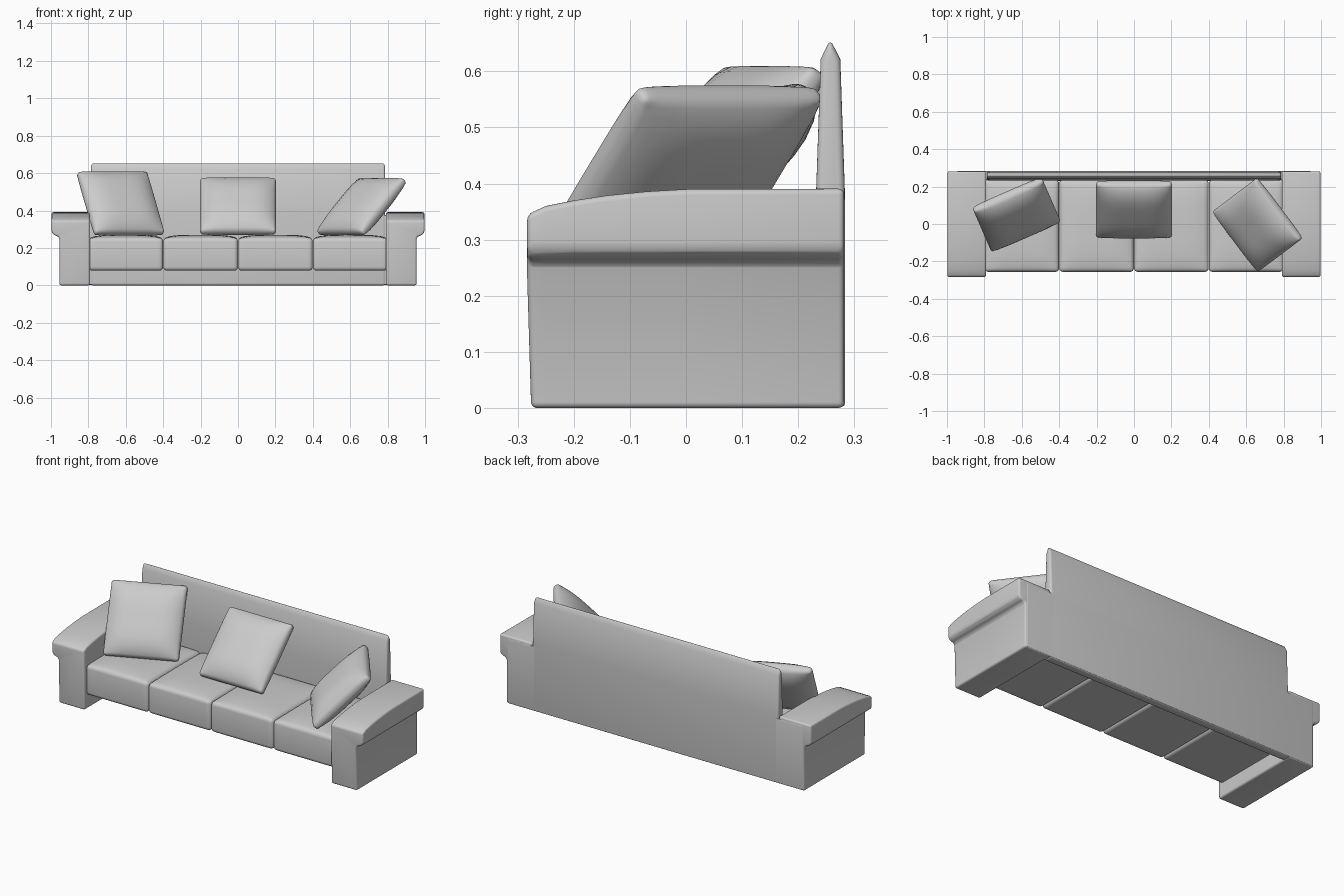
import bpy, bmesh
from math import radians

if "Cube" in bpy.data.objects:
    bpy.data.objects.remove(bpy.data.objects["Cube"])


def finish(bm, name, bevel, segments=4, angle=35):
    """Turn a bmesh into a bevelled, smooth shaded object."""
    bmesh.ops.recalc_face_normals(bm, faces=bm.faces)
    mesh = bpy.data.meshes.new(name)
    bm.to_mesh(mesh)
    bm.free()
    ob = bpy.data.objects.new(name, mesh)
    bpy.context.collection.objects.link(ob)
    mod = ob.modifiers.new("round_edges", 'BEVEL')
    mod.width = bevel
    mod.segments = segments
    mod.limit_method = 'ANGLE'
    mod.angle_limit = radians(angle)
    for p in mesh.polygons:
        p.use_smooth = True
    return ob


def padded_box(name, size, top, bottom, power, bevel):
    """Box whose upper and lower faces bulge like stuffing."""
    bm = bmesh.new()
    bmesh.ops.create_cube(bm, size=2)
    edges = [e for e in bm.edges if abs(e.verts[0].co.z - e.verts[1].co.z) < 0.1]
    bmesh.ops.subdivide_edges(bm, edges=edges, cuts=11, use_grid_fill=True)
    for v in bm.verts:
        u, w, s = v.co
        puff = (1 - abs(u) ** power) * (1 - abs(w) ** power)
        v.co = (u * size[0] / 2, w * size[1] / 2,
                s * size[2] / 2 + puff * (top if s > 0 else -bottom))
    return finish(bm, name, bevel)


def loft(name, rings, bevel):
    """Solid through matching closed rings of points."""
    bm = bmesh.new()
    loops = [[bm.verts.new(p) for p in ring] for ring in rings]
    n = len(loops[0])
    for a, b in zip(loops, loops[1:]):
        for i in range(n):
            j = (i + 1) % n
            bm.faces.new((a[i], a[j], b[j], b[i]))
    bm.faces.new(loops[0])
    bm.faces.new(loops[-1])
    return finish(bm, name, bevel)


# Arms: T-shaped section lofted front to back, top dropping at the front
section = [(0.79, 0), (0.955, 0), (0.955, 0.25), (0.962, 0.262),
           (0.984, 0.268), (0.997, 0.285), (0.997, 1), (0.79, 1)]
stations = [(-0.283, 0.345), (-0.25, 0.36), (-0.2, 0.37), (-0.14, 0.379),
            (-0.07, 0.386), (0, 0.39), (0.282, 0.391)]
for side, label in ((1, "right_arm"), (-1, "left_arm")):
    rings = []
    for k, (y, top) in enumerate(stations):
        rings.append([(side * x, y + (0.007 if k == 0 and z < 0.1 else 0),
                       top if z == 1 else z) for x, z in section])
    loft(label, rings, 0.015)

# Back panel: thin upright with a ridged top
profile = [(0.23, 0), (0.283, 0), (0.283, 0.39), (0.275, 0.622),
           (0.257, 0.657), (0.24, 0.622), (0.232, 0.39)]
loft("back_panel", [[(x, y, z) for y, z in profile] for x in (-0.787, 0.787)], 0.012)

# Lower back: joins the panel to the arms
lower = [(0.235, 0.003), (0.283, 0.003), (0.283, 0.375), (0.235, 0.375)]
loft("lower_back", [[(x, y, z) for y, z in lower] for x in (-0.945, 0.945)], 0.004)

# Four seat cushions
for i in range(4):
    seat = padded_box(f"seat_cushion_{i + 1}", (0.399, 0.492, 0.175), 0.017, 0, 4, 0.02)
    seat.location = (-0.6 + 0.4 * i, -0.01, 0.166)

# Loose pillows: location, lean from vertical, turn
pillows = [("left_pillow", (-0.628, 0.05, 0.438), 36, 23.5),
           ("middle_pillow", (0, 0.078, 0.423), 45, 0),
           ("right_pillow", (0.66, -0.005, 0.42), 45, -53)]
for name, loc, lean, turn in pillows:
    pillow = padded_box(name, (0.405, 0.405, 0.04), 0.045, 0.045, 4, 0.016)
    pillow.location = loc
    pillow.rotation_euler = (radians(90 - lean), 0, radians(turn))
